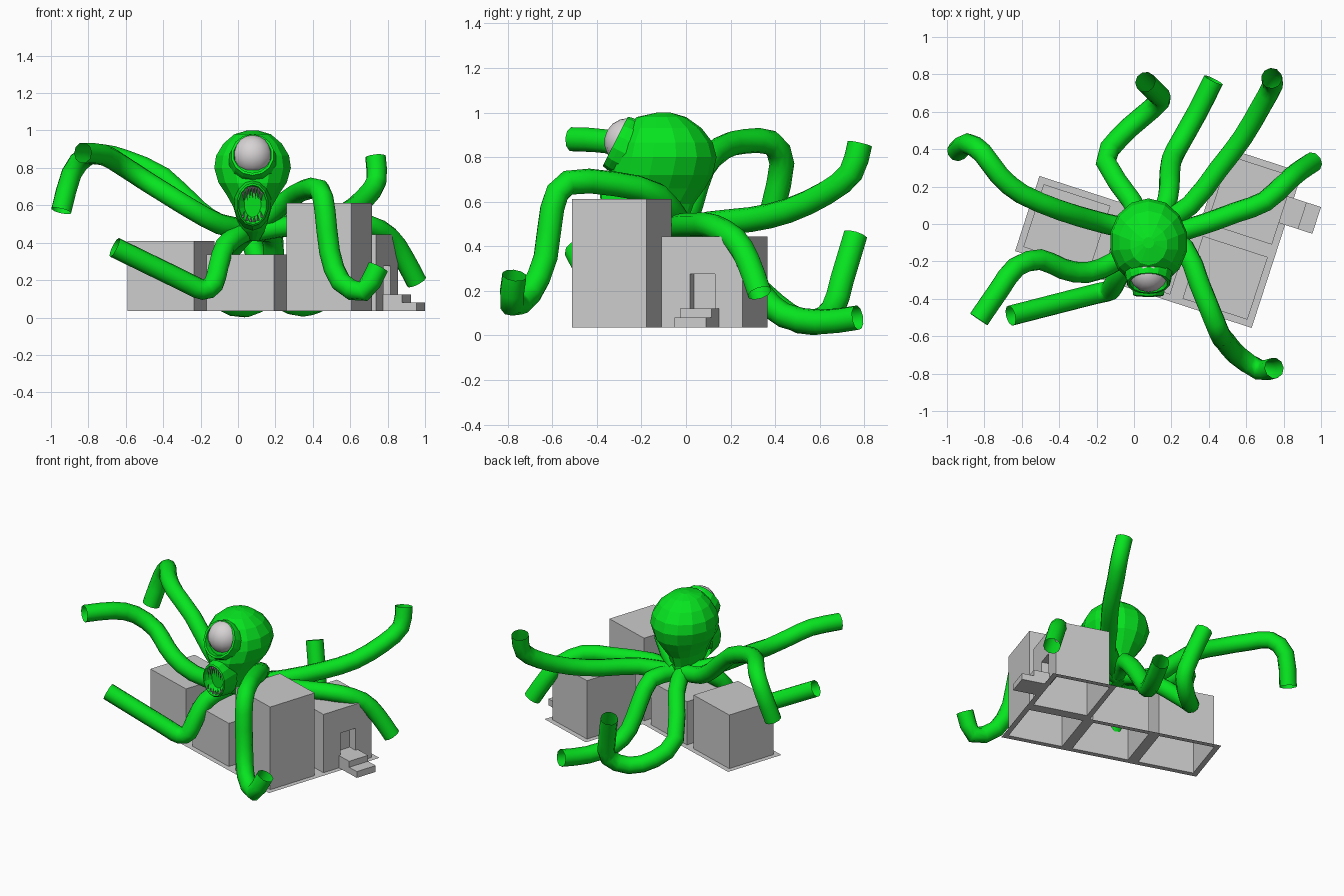
import bpy, bmesh, math
from mathutils import Vector

if "Cube" in bpy.data.objects:
    bpy.data.objects.remove(bpy.data.objects["Cube"])

def material(name, rgb):
    m = bpy.data.materials.new(name)
    m.diffuse_color = (*rgb, 1)
    m.use_nodes = True
    m.node_tree.nodes["Principled BSDF"].inputs["Base Color"].default_value = m.diffuse_color
    return m

GREEN = material("slime green", (0.002, 0.78, 0.014))
GREY = material("concrete grey", (0.60, 0.60, 0.60))
WHITE = material("eye white", (0.68, 0.65, 0.66))
TOOTH = material("tooth pink grey", (0.42, 0.30, 0.38))

def finish(name, bm, mat, rot=0, normals=True, smooth=False):
    bmesh.ops.remove_doubles(bm, verts=bm.verts, dist=0.0005)
    if normals:
        bmesh.ops.recalc_face_normals(bm, faces=bm.faces)
    for f in bm.faces:
        f.smooth = smooth
    me = bpy.data.meshes.new(name)
    bm.to_mesh(me)
    bm.free()
    ob = bpy.data.objects.new(name, me)
    ob.rotation_euler.z = rot
    me.materials.append(mat)
    bpy.context.collection.objects.link(ob)
    return ob

def loft(name, loops, mat, cap_start=False, cap_end=False, smooth=False):
    bm = bmesh.new()
    rows = [[bm.verts.new(p) for p in lp] for lp in loops]
    n = len(rows[0])
    for a, b in zip(rows, rows[1:]):
        for i in range(n):
            j = (i + 1) % n
            bm.faces.new((a[i], a[j], b[j], b[i]))
    if cap_start:
        bm.faces.new(rows[0])
    if cap_end:
        bm.faces.new(rows[-1])
    return finish(name, bm, mat, smooth=smooth)

def ellipse(c, side, up, a, b, n):
    return [c + side * a * math.cos(2 * math.pi * (i + .5) / n)
            + up * b * math.sin(2 * math.pi * (i + .5) / n) for i in range(n)]

X, Y = Vector((1, 0, 0)), Vector((0, 1, 0))

# ---- building: L-shaped row of four open-bottomed blocks with flanges ----
TURN, Z0, GAP = math.radians(-18), 0.036, 0.035
U = [-0.56, -0.115, 0.335, 0.77]
V = [-0.334, 0.088, 0.54]

def quad(bm, *pts):
    bm.faces.new([bm.verts.new(p) for p in pts])

def block(name, i, j, h, door=None):
    bm = bmesh.new()
    ou0, ou1, ov0, ov1 = U[i], U[i + 1], V[j], V[j + 1]
    u0, u1, v0, v1 = ou0 + GAP, ou1 - GAP, ov0 + GAP, ov1 - GAP
    outer = [(ou0, ov0), (ou1, ov0), (ou1, ov1), (ou0, ov1)]
    inner = [(u0, v0), (u1, v0), (u1, v1), (u0, v1)]
    quad(bm, *[(*p, h) for p in inner])
    for k in range(4):
        a, b, c, d = inner[k], inner[(k + 1) % 4], outer[(k + 1) % 4], outer[k]
        quad(bm, (*d, Z0), (*c, Z0), (*b, Z0), (*a, Z0))
        if not (door and k == 1):
            quad(bm, (*a, Z0), (*b, Z0), (*b, h), (*a, h))
    if door:
        d0, d1, s, t, depth = door
        w = u1 - depth
        def wall(y0, y1, z0, z1, x=u1):
            quad(bm, (x, y0, z0), (x, y1, z0), (x, y1, z1), (x, y0, z1))
        wall(v0, d0, Z0, h)
        wall(d1, v1, Z0, h)
        wall(d0, d1, t, h)
        wall(d0, d1, Z0, s)
        wall(d0, d1, s, t, w)
        quad(bm, (u1, d0, s), (w, d0, s), (w, d0, t), (u1, d0, t))
        quad(bm, (u1, d1, s), (u1, d1, t), (w, d1, t), (w, d1, s))
        quad(bm, (u1, d0, t), (w, d0, t), (w, d1, t), (u1, d1, t))
        quad(bm, (u1, d0, s), (u1, d1, s), (w, d1, s), (w, d0, s))
    finish(name, bm, GREY, TURN, normals=False)

block("left_block", 0, 0, 0.41)
block("middle_block", 1, 0, 0.337)
block("tall_block", 2, 0, 0.613)
block("entrance_block", 2, 1, 0.443, door=(0.258, 0.376, 0.122, 0.275, 0.06))

# entrance steps
for name, a, b, top in (("upper_step", 0.735, 0.843, 0.122), ("lower_step", 0.843, 0.923, 0.08)):
    bm = bmesh.new()
    bmesh.ops.create_cube(bm, size=1)
    for v in bm.verts:
        v.co = ((a + b) / 2 + v.co.x * (b - a), 0.32 + v.co.y * 0.15,
                (Z0 + top) / 2 + v.co.z * (top - Z0))
    finish(name, bm, GREY, TURN)

# ---- head: lofted from z, half width, front y, back y ----
CX = 0.078
head = [(1.0, .03, -.13, -.07), (.98, .10, -.22, .0), (.93, .16, -.27, .07),
        (.865, .20, -.31, .12), (.80, .21, -.33, .137), (.72, .187, -.345, .12),
        (.66, .145, -.335, .085), (.59, .105, -.325, .035), (.52, .085, -.29, .01),
        (.46, .065, -.22, .01), (.41, .035, -.13, -.01)]
loft("head", [ellipse(Vector((CX, (f + b) / 2, z)), X, Y, w, (b - f) / 2, 14)
              for z, w, f, b in head], GREEN, True, True)

def socket(name, center, tilt, rings, mat, n=14, cap=True):
    # rings: depth along the facing axis, half width, half height
    d = Vector((0, -math.cos(tilt), math.sin(tilt)))
    up = Vector((0, math.sin(tilt), math.cos(tilt)))
    loft(name, [ellipse(Vector(center) + d * t, X, up, a, b, n) for t, a, b in rings],
         mat, False, cap)

# eyelid collar and eyeball
TILT = math.radians(27)
socket("eyelid", (CX, -.312, .868), TILT,
       [(-.12, .14, .13), (-.02, .122, .130), (.006, .116, .124), (.006, .102, .110),
        (-.03, .095, .10)], GREEN, cap=False)
bm = bmesh.new()
bmesh.ops.create_uvsphere(bm, u_segments=14, v_segments=9, radius=0.107)
for v in bm.verts:
    v.co = Vector((CX, -.26, .868)) + v.co
finish("eyeball", bm, WHITE, smooth=True)

# muzzle with a hollow mouth
MC = (CX, -.35, .605)
socket("muzzle", MC, math.radians(-3),
       [(-.09, .10, .145), (-.01, .09, .125), (.028, .084, .115), (.034, .076, .106),
        (.015, .070, .098), (-.012, .045, .07)], GREEN)

# teeth around the mouth rim, pointing inward
bm = bmesh.new()
for row, count, height in ((1, 7, .065), (-1, 6, .035)):
    for k in range(count):
        x = -.05 + .1 * k / (count - 1)
        zr = .096 * math.sqrt(1 - (x / .072) ** 2) * row
        base = [bm.verts.new((CX + x + .008 * math.cos(q), MC[1] - .02 + .008 * math.sin(q),
                              MC[2] + zr)) for q in (0, 1.57, 3.14, 4.71)]
        tip = bm.verts.new((CX + x * .85, MC[1] - .022, MC[2] + zr - row * height))
        for i in range(4):
            bm.faces.new((base[i], base[(i + 1) % 4], tip))
finish("teeth", bm, TOOTH)

# ---- tentacles: open tubes swept along smoothed paths ----
def tentacle(name, pts, r=0.056, n=10, cuts=2):
    P = [Vector(p) for p in pts]
    P = [2 * P[0] - P[1]] + P + [2 * P[-1] - P[-2]]
    path = []
    for a, b, c, d in zip(P, P[1:], P[2:], P[3:]):
        for k in range(cuts):
            t = k / cuts
            path.append(.5 * (2 * b + (c - a) * t + (2 * a - 5 * b + 4 * c - d) * t * t
                              + (3 * b - a - 3 * c + d) * t ** 3))
    path.append(P[-2])
    tangents = [(path[min(i + 1, len(path) - 1)] - path[max(i - 1, 0)]).normalized()
                for i in range(len(path))]
    side = tangents[0].orthogonal().normalized()
    loops = []
    for p, t in zip(path, tangents):
        side = (side - t * side.dot(t)).normalized()
        loops.append(ellipse(p, side, t.cross(side), r, r, n))
    loft(name, loops, GREEN, smooth=True)

tentacle("front_right_tentacle", [(.1, -.03, .5), (.27, -.13, .63), (.35, -.32, .68), (.435, -.53, .685),
         (.465, -.60, .57), (.49, -.63, .35), (.55, -.70, .19), (.67, -.78, .14), (.75, -.77, .27)])
tentacle("right_tentacle", [(.1, -.05, .46), (.28, -.03, .49), (.54, .06, .495), (.7, .12, .49),
         (.81, .22, .43), (.88, .28, .33), (.955, .33, .19)])
tentacle("back_right_tentacle", [(.1, -.03, .46), (.3, .1, .5), (.45, .29, .52), (.58, .46, .56),
         (.68, .63, .64), (.74, .74, .73), (.735, .78, .86)])
tentacle("back_tentacle", [(.12, -.02, .46), (.18, .13, .45), (.19, .24, .33), (.20, .34, .18),
         (.25, .44, .09), (.34, .6, .06), (.425, .77, .08)])
tentacle("back_curled_tentacle", [(.05, -.02, .46), (-.01, .12, .40), (-.15, .33, .2), (-.08, .46, .09),
         (.04, .57, .055), (.14, .66, .12), (.12, .70, .25), (.06, .76, .45)])
tentacle("back_left_tentacle", [(.05, -.04, .47), (-.1, -.01, .50), (-.22, .02, .58), (-.4, .075, .75),
         (-.6, .16, .84), (-.72, .26, .87), (-.81, .38, .865), (-.89, .43, .77), (-.945, .39, .57)])
tentacle("left_tentacle", [(.05, -.06, .47), (-.1, -.2, .50), (-.25, -.26, .58), (-.38, -.24, .66),
         (-.5, -.19, .735), (-.63, -.23, .82), (-.72, -.35, .87), (-.83, -.51, .88)])
tentacle("front_left_tentacle", [(.05, -.08, .46), (.0, -.16, .44), (-.07, -.25, .38), (-.105, -.32, .27),
         (-.13, -.355, .18), (-.19, -.37, .15), (-.29, -.395, .195), (-.66, -.49, .375)])
